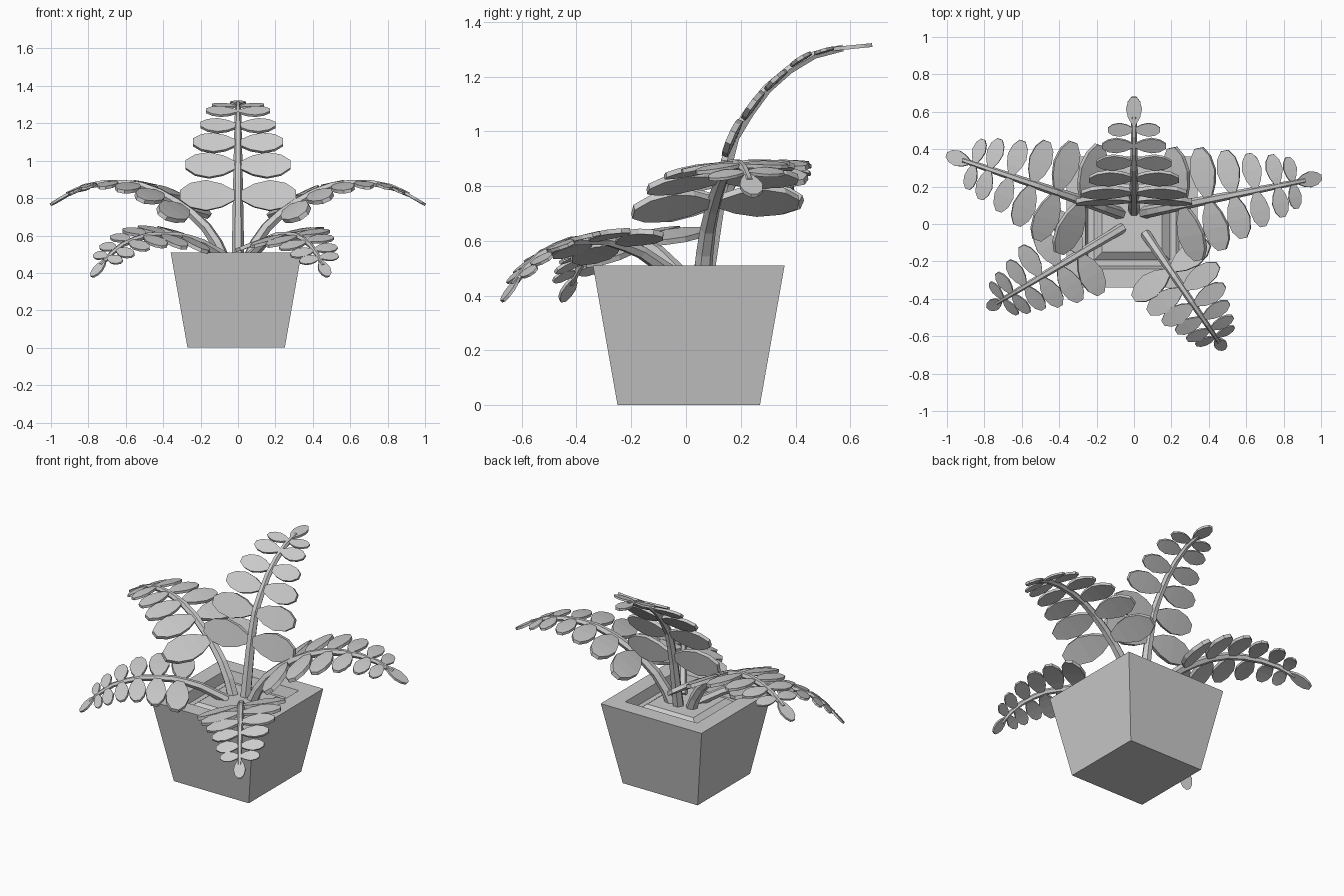
import bpy, bmesh, math
from mathutils import Vector

if "Cube" in bpy.data.objects:
    bpy.data.objects.remove(bpy.data.objects["Cube"])


def make_object(name, bm):
    bmesh.ops.recalc_face_normals(bm, faces=bm.faces)
    mesh = bpy.data.meshes.new(name)
    bm.to_mesh(mesh)
    bm.free()
    ob = bpy.data.objects.new(name, mesh)
    bpy.context.collection.objects.link(ob)
    return ob


def loft(bm, rings):
    """Join rings of points with quads and cap both ends."""
    vs = [[bm.verts.new(p) for p in ring] for ring in rings]
    n = len(vs[0])
    for a, b in zip(vs, vs[1:]):
        for i in range(n):
            j = (i + 1) % n
            bm.faces.new((a[i], a[j], b[j], b[i]))
    bm.faces.new(vs[0])
    bm.faces.new(vs[-1])


def square(h, z):
    cx, cy = -0.01, 0.01
    return [(cx + sx * h, cy + sy * h, z) for sx, sy in ((-1, -1), (1, -1), (1, 1), (-1, 1))]


# Tapered square pot with a thick rim and a low bed of soil
bm = bmesh.new()
loft(bm, [square(h, z) for h, z in ((0.26, 0), (0.35, 0.51), (0.25, 0.51), (0.235, 0.45))])
make_object("pot", bm)
bm = bmesh.new()
loft(bm, [square(h, z) for h, z in ((0.21, 0.44), (0.20, 0.455), (0.16, 0.485))])
make_object("soil", bm)

# Half outline of a leaf: distance along, half width
LEAF = ((0, 0.1), (0.28, 0.38), (0.55, 0.5), (0.82, 0.4), (1, 0.16))
# Leaf pairs: position along the stem, length, width
PAIRS = ((0.31, 0.31, 0.165), (0.45, 0.28, 0.145), (0.57, 0.24, 0.125),
         (0.675, 0.20, 0.105), (0.775, 0.17, 0.09), (0.85, 0.14, 0.075))


def add_leaf(bm, root, along, across, up, length, width, thick, droop):
    rings = []
    for u, w in LEAF:
        c = root + (along * u - up * droop * u * u) * length
        rings.append([c + across * s * w * width + up * h * thick
                      for s, h in ((-1, -0.5), (1, -0.5), (1, 0.5), (-1, 0.5))])
    loft(bm, rings)


def frond(name, base, tip, profile, scale, roll=0, droop=0):
    base, tip = Vector((*base, 0)), Vector((*tip, 0))
    path = [base.lerp(tip, f) + Vector((0, 0, z)) for f, z in profile]
    d = (tip - base).normalized()
    side = Vector((d.y, -d.x, 0))
    dist = [0]
    for a, b in zip(path, path[1:]):
        dist.append(dist[-1] + (b - a).length)
    tangents = [(path[min(i + 1, len(path) - 1)] - path[max(i - 1, 0)]).normalized()
                for i in range(len(path))]

    def at(t):
        s = t * dist[-1]
        i = max(k for k in range(len(path) - 1) if dist[k] <= s)
        f = (s - dist[i]) / (dist[i + 1] - dist[i])
        return path[i].lerp(path[i + 1], f), tangents[i].lerp(tangents[i + 1], f).normalized()

    # Six-sided tapering stem, ending inside the end leaf
    bm = bmesh.new()
    rings = []
    for k in range(11):
        p, t = at(0.91 * k / 10)
        up = side.cross(t)
        r = (0.034 - 0.020 * k / 10) * scale
        rings.append([p + side * r * math.cos(a * math.pi / 3) + up * r * math.sin(a * math.pi / 3)
                      for a in range(6)])
    loft(bm, rings)
    make_object(name + "_stem", bm)

    # Paired leaves, rolled about the stem, plus one at the tip
    c, n = math.cos(math.radians(roll)), math.sin(math.radians(roll))
    bm = bmesh.new()
    for t, length, width in PAIRS:
        p, tan = at(t)
        up = side.cross(tan)
        rs, ru = side * c + up * n, up * c - side * n
        for s in (-1, 1):
            add_leaf(bm, p, rs * s, tan, ru,
                     length * scale, width * scale, 0.15 * width * scale, droop)
    p, _ = at(0.87)
    tan = path[-1] - p
    length = tan.length
    tan.normalize()
    up = side.cross(tan)
    add_leaf(bm, p, tan, side * c + up * n, up * c - side * n,
             length, 0.085 * scale, 0.014 * scale, 0)
    make_object(name + "_leaves", bm)


TALL = ((0, 0.45), (0.1, 0.82), (0.18, 1.0), (0.36, 1.15), (0.57, 1.26), (0.75, 1.30), (1, 1.315))
MIDDLE = ((0, 0.46), (0.07, 0.61), (0.21, 0.735), (0.35, 0.82), (0.49, 0.87),
          (0.63, 0.885), (0.77, 0.875), (0.88, 0.835), (1, 0.765))
LOW = ((0, 0.48), (0.21, 0.57), (0.4, 0.605), (0.6, 0.60), (0.76, 0.56), (0.88, 0.49), (1, 0.38))

frond("back_frond", (0, 0.07), (0, 0.68), TALL, 1, 0, -0.04)
frond("right_frond", (0.05, 0.06), (1, 0.25), MIDDLE, 1, -4, 0.08)
frond("left_frond", (-0.07, 0.055), (-1, 0.37), MIDDLE, 1, 4, 0.08)
frond("front_left_frond", (-0.06, -0.02), (-0.78, -0.45), LOW, 0.82, 14, 0.06)
frond("front_right_frond", (0.06, -0.05), (0.48, -0.67), LOW, 0.82, -12, 0.06)
